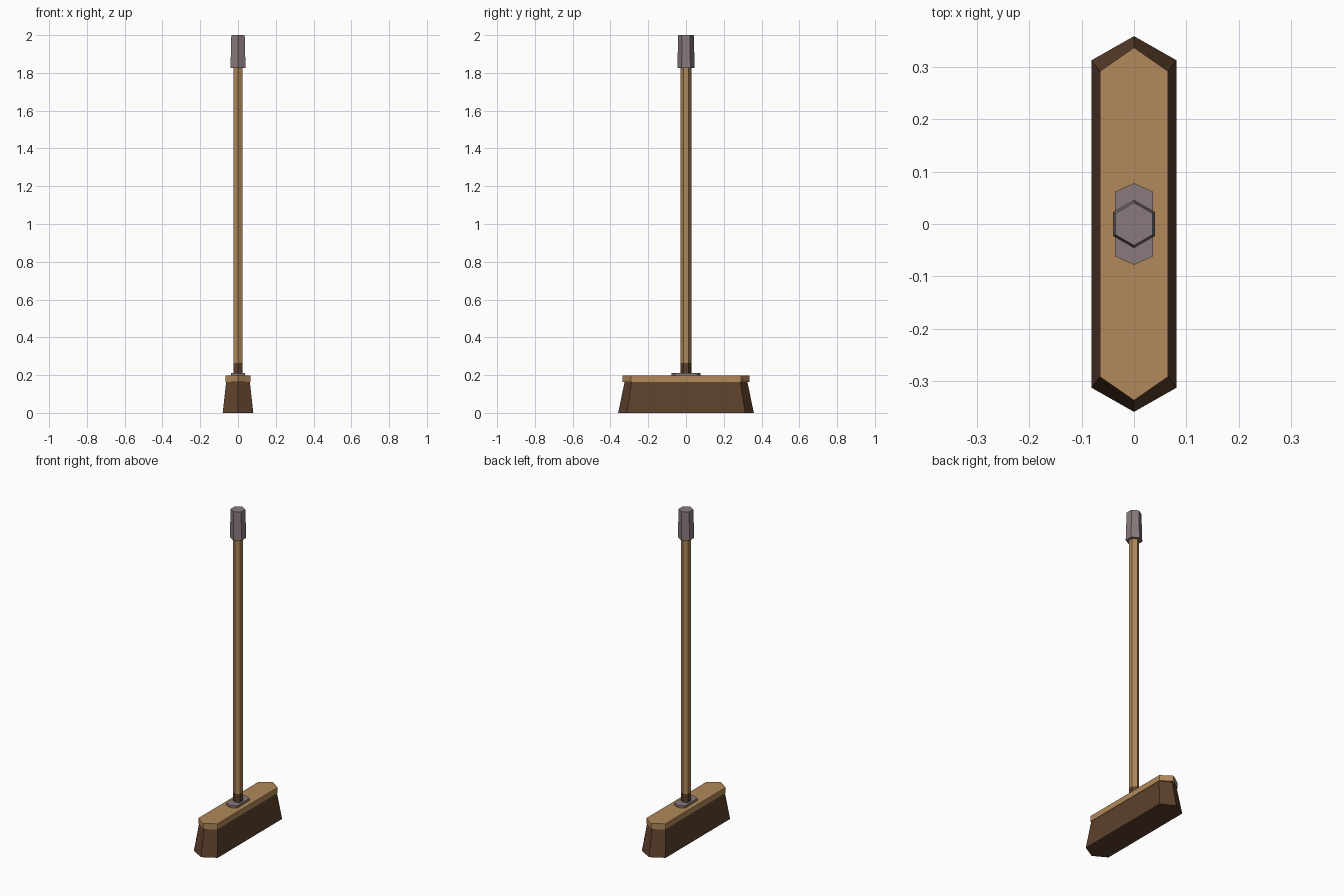
import bpy
import bmesh

old = bpy.data.objects.get("Cube")
if old:
    bpy.data.objects.remove(old, do_unlink=True)


def material(name, rgb):
    m = bpy.data.materials.new(name)
    m.use_nodes = True
    m.diffuse_color = (*rgb, 1)
    bsdf = m.node_tree.nodes["Principled BSDF"]
    bsdf.inputs["Base Color"].default_value = (*rgb, 1)
    bsdf.inputs["Roughness"].default_value = 0.8
    return m


wood = material("light wood", (0.44, 0.25, 0.105))
brown = material("dark brown", (0.11, 0.052, 0.026))
grey = material("warm grey", (0.25, 0.195, 0.2))


def hex_prism(name, mat, *sections):
    """Loft hexagons, each given as (height, half width, shoulder y, tip y)."""
    bm = bmesh.new()
    rings = []
    for z, w, s, t in sections:
        outline = [(w, -s), (w, s), (0, t), (-w, s), (-w, -s), (0, -t)]
        rings.append([bm.verts.new((x, y, z)) for x, y in outline])
    for low, high in zip(rings, rings[1:]):
        for i in range(6):
            j = (i + 1) % 6
            bm.faces.new((low[i], low[j], high[j], high[i]))
    bm.faces.new(rings[0][::-1])
    bm.faces.new(rings[-1])
    bmesh.ops.recalc_face_normals(bm, faces=bm.faces)
    mesh = bpy.data.meshes.new(name)
    bm.to_mesh(mesh)
    bm.free()
    mesh.materials.append(mat)
    obj = bpy.data.objects.new(name, mesh)
    bpy.context.collection.objects.link(obj)
    return obj


def regular(z, tip):
    """Section of a regular hexagon with corners on the y axis."""
    return z, tip * 0.866, tip / 2, tip


# Flared bristles and the wooden head above them
hex_prism("bristles", brown, (0, 0.081, 0.313, 0.359), (0.17, 0.062, 0.287, 0.324))
hex_prism("head_block", wood, (0.163, 0.065, 0.292, 0.337), (0.197, 0.065, 0.292, 0.337))

# Mounting plate and collar
hex_prism("mounting_plate", grey, (0.195, 0.036, 0.062, 0.078), (0.211, 0.036, 0.062, 0.078))
hex_prism("collar", brown, regular(0.209, 0.028), regular(0.265, 0.028))

# Handle and tapered grip
hex_prism("handle", wood, regular(0.263, 0.028), regular(1.84, 0.028))
hex_prism("grip", grey, regular(1.826, 0.046), regular(2.0, 0.041))
